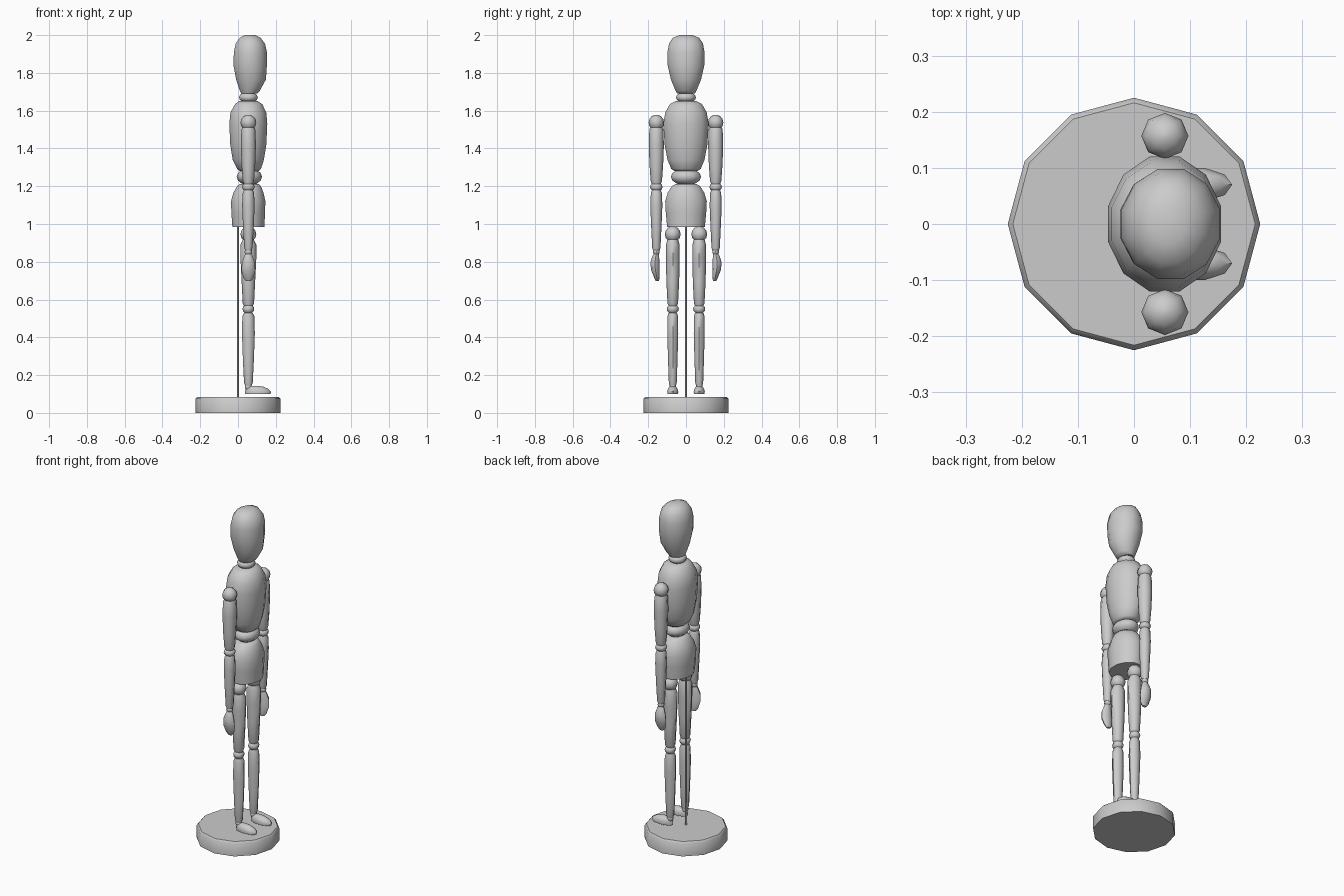
import bpy, math

X = 0.055  # shared x of the limbs


def loft(name, rings, sides=8, phase=0.0):
    """Stack elliptical rings (z, cx, cy, rx, ry) and cap both ends."""
    verts, faces = [], []
    for z, cx, cy, rx, ry in rings:
        for i in range(sides):
            a = 2 * math.pi * (i + phase) / sides
            k = 1 / math.cos(math.pi / sides) if phase else 1
            verts.append((cx + rx * k * math.cos(a), cy + ry * k * math.sin(a), z))
    for r in range(len(rings) - 1):
        for i in range(sides):
            j = (i + 1) % sides
            faces.append((r * sides + i, r * sides + j,
                          (r + 1) * sides + j, (r + 1) * sides + i))
    faces.append(tuple(reversed(range(sides))))
    faces.append(tuple(range((len(rings) - 1) * sides, len(rings) * sides)))
    mesh = bpy.data.meshes.new(name)
    mesh.from_pydata(verts, [], faces)
    mesh.shade_smooth()
    mesh.set_sharp_from_angle(angle=math.radians(48))
    obj = bpy.data.objects.new(name, mesh)
    bpy.context.collection.objects.link(obj)
    return obj


def body(name, rows, phase=0.5):
    """Twelve-sided body part from (z, back x, front x, half width) rows."""
    return loft(name, [(z, (a + b) / 2, 0, (b - a) / 2, w) for z, a, b, w in rows], 12, phase)


def limb(name, y, rows):
    """Round limb from (z, radius x, radius y) rows."""
    return loft(name, [(z, X, y, rx, ry) for z, rx, ry in rows])


def ball(name, x, y, z, rx, ry, rz, sides=8):
    rings = []
    for i in range(7):
        t = math.radians(-80 + i * 160 / 6)
        c = math.cos(t)
        rings.append((z + rz * math.sin(t), x, y, rx * c, ry * c))
    return loft(name, rings, sides)


# Stand
loft("base", [(0, 0, 0, .225, .225), (.075, 0, 0, .225, .225),
              (.085, 0, 0, .216, .216)], 12)
loft("support_rod", [(.08, 0, 0, .005, .005), (1.02, 0, 0, .005, .005)])

# Head and trunk
body("head", [(1.69, .018, .10, .047), (1.705, .01, .115, .055), (1.765, -.01, .148, .08),
              (1.84, -.024, .153, .097), (1.91, -.022, .153, .098), (1.955, -.012, .143, .09),
              (1.985, .008, .12, .07), (2.0, .035, .09, .035)])
ball("neck", X, 0, 1.67, .05, .053, .03, 12)
body("torso", [(1.28, .01, .11, .06), (1.292, -.005, .122, .078), (1.34, -.028, .137, .098),
               (1.42, -.041, .15, .113), (1.53, -.046, .155, .12), (1.59, -.04, .15, .11),
               (1.635, -.015, .128, .085), (1.65, .005, .105, .055)])
ball("waist", .06, 0, 1.25, .067, .08, .045, 12)
body("pelvis", [(.985, -.03, .14, .1), (1.06, -.035, .143, .107), (1.12, -.037, .145, .11),
                (1.165, -.025, .135, .097), (1.2, -.005, .122, .075), (1.212, .01, .11, .055)])

# Paired limbs
for side, s in (("left", 1), ("right", -1)):
    y = s * .157
    ball(side + "_shoulder", X, y, 1.537, .042, .041, .042)
    limb(side + "_upper_arm", y, [(1.21, .024, .024), (1.23, .03, .03), (1.31, .036, .036),
                                  (1.42, .04, .04), (1.5, .037, .037), (1.525, .025, .025)])
    ball(side + "_elbow", X, y, 1.196, .033, .033, .026)
    limb(side + "_forearm", y, [(.86, .017, .018), (.875, .022, .022), (1.0, .029, .028),
                                (1.1, .033, .032), (1.165, .03, .029), (1.18, .023, .023)])
    ball(side + "_wrist", X, y, .853, .02, .018, .02)
    loft(side + "_hand", [(z, X, s * cy, rx, ry) for z, cy, rx, ry in
                          [(.697, .151, .012, .008), (.715, .154, .027, .014),
                           (.755, .162, .037, .022), (.795, .165, .034, .024),
                           (.83, .16, .022, .018), (.847, .157, .014, .012)]])

    y = s * .07
    ball(side + "_hip", X, y, .946, .042, .042, .042)
    limb(side + "_thigh", y, [(.565, .022, .022), (.58, .03, .028), (.7, .036, .034),
                              (.82, .042, .036), (.89, .042, .036), (.92, .028, .028)])
    ball(side + "_knee", X, y, .55, .031, .032, .027)
    limb(side + "_shin", y, [(.14, .016, .016), (.16, .023, .021), (.28, .029, .025),
                             (.42, .034, .029), (.51, .032, .028), (.53, .023, .023)])
    ball(side + "_ankle", X, y, .138, .019, .018, .02)
    loft(side + "_foot", [(.1, .105, y, .067, .029), (.112, .106, y, .069, .031),
                          (.127, .1, y, .06, .027), (.138, .091, y, .045, .019),
                          (.143, .085, y, .025, .01)], 10)
